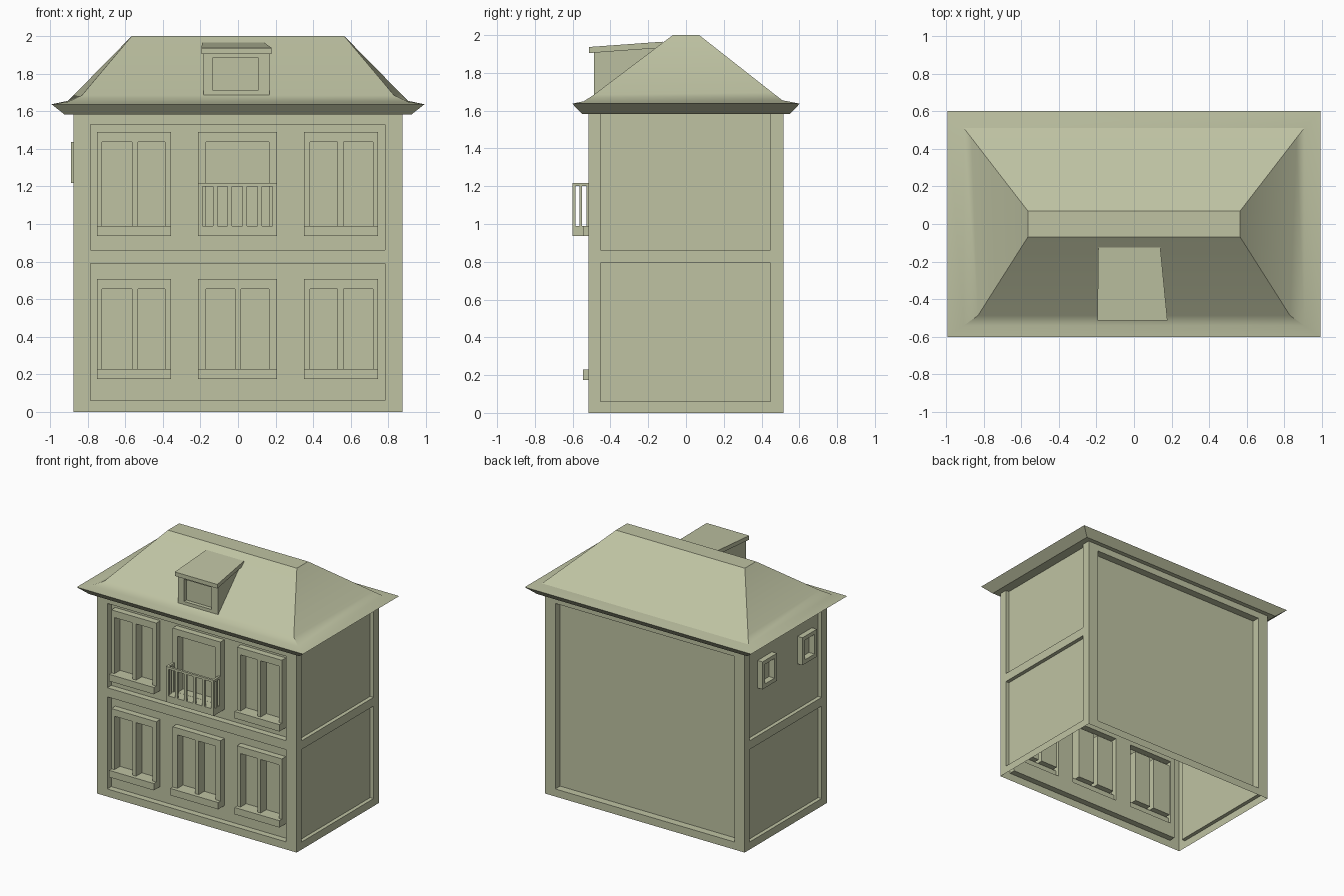
import bpy, bmesh

if "Cube" in bpy.data.objects:
    bpy.data.objects.remove(bpy.data.objects["Cube"])

olive = bpy.data.materials.new("olive")
olive.diffuse_color = (0.52, 0.545, 0.365, 1)
olive.use_nodes = True
olive.node_tree.nodes["Principled BSDF"].inputs["Base Color"].default_value = olive.diffuse_color


def finish(name, bm):
    bmesh.ops.remove_doubles(bm, verts=bm.verts, dist=1e-5)
    me = bpy.data.meshes.new(name)
    bm.to_mesh(me)
    bm.free()
    me.materials.append(olive)
    ob = bpy.data.objects.new(name, me)
    bpy.context.collection.objects.link(ob)
    return ob


def add_box(bm, x, y, z):
    """Box between (min, max) pairs."""
    vs = bmesh.ops.create_cube(bm, size=1)["verts"]
    for v in vs:
        v.co = [r[0] if c < 0 else r[1] for c, r in zip(v.co, (x, y, z))]


def panel(bm, at, rect, depth, children=()):
    """Flat panel at a depth, with recessed or raised child panels (recursive)."""
    def quad(pts):
        bm.faces.new([bm.verts.new(at(*p)) for p in pts])
    us = sorted({u for r in [rect] + [c[0] for c in children] for u in (r[0], r[2])})
    vs = sorted({v for r in [rect] + [c[0] for c in children] for v in (r[1], r[3])})
    for a, b in zip(us, us[1:]):
        for c, d in zip(vs, vs[1:]):
            mu, mv = (a + b) / 2, (c + d) / 2
            if not any(r[0] < mu < r[2] and r[1] < mv < r[3] for r, *_ in children):
                quad([(a, c, depth), (b, c, depth), (b, d, depth), (a, d, depth)])
    for r, dep, *kids in children:
        ring = [(r[0], r[1]), (r[2], r[1]), (r[2], r[3]), (r[0], r[3])]
        for p, q in zip(ring, ring[1:] + ring[:1]):
            quad([(*p, depth), (*q, depth), (*q, dep), (*p, dep)])
        panel(bm, at, r, dep, kids[0] if kids else ())


W, D, H = 0.875, 0.515, 1.6
LOW, HIGH = 0.175, 0.936        # window base heights
# window outer x range and pane x ranges
WINDOWS = [
    ((-0.75, -0.356), [(-0.723, -0.564), (-0.532, -0.388)]),
    ((-0.213, 0.207), [(-0.17, -0.016), (0.016, 0.165)]),
    ((0.351, 0.745), [(0.383, 0.53), (0.56, 0.718)]),
]


def window(spec, z, top, door=False):
    (a, b), panes = spec
    if door:
        panes = [(panes[0][0], panes[1][1])]
    return ((a, z, b, top), 0.0,
            [((p, z + 0.054, q, top - 0.054), 0.07) for p, q in panes])


# walls: one shell, open at the bottom
bm = bmesh.new()
lower = [window(w, LOW, 0.707) for w in WINDOWS]
upper = [window(w, HIGH, 1.489, i == 1) for i, w in enumerate(WINDOWS)]
panel(bm, lambda u, v, d: (u, -D + d, v), (-W, 0, W, H), 0, [
    ((-0.785, 0.06, 0.783, 0.79), 0.05, lower),
    ((-0.785, 0.862, 0.783, 1.53), 0.05, upper)])
panel(bm, lambda u, v, d: (-u, D - d, v), (-W, 0, W, H), 0,
      [((-0.785, 0.06, 0.785, 1.53), 0.06)])
small = [((u, 1.218, u + 0.18, 1.436), -0.013,
          [((u + 0.03, 1.25, u + 0.15, 1.405), 0.035)]) for u in (-0.31, 0.19)]
for s, kids in ((1, []), (-1, small)):
    panel(bm, lambda u, v, d: (s * (W - d), s * u, v), (-D, 0, D, H), 0, [
        ((-0.452, 0.06, 0.448, 0.793), 0.03),
        ((-0.452, 0.862, 0.448, 1.59), 0.03, kids)])
finish("walls", bm)

# window sills
bm = bmesh.new()
for z in (LOW, HIGH):
    for i, (span, _) in enumerate(WINDOWS):
        if z == LOW or i != 1:
            add_box(bm, span, (-0.545, -0.49), (z, z + 0.054))
finish("window_sills", bm)

# balcony: floor, balusters and hand rail
bm = bmesh.new()
x0, x1, y0 = -0.213, 0.207, -0.6
add_box(bm, (x0, x1), (y0, -0.49), (HIGH, 0.989))
n, bar = 6, 0.024
for i in range(n):
    x = x0 + (x1 - x0 - bar) * i / (n - 1)
    add_box(bm, (x, x + bar), (y0, y0 + 0.014), (0.98, 1.205))
add_box(bm, (x0, x1), (y0, y0 + 0.018), (1.2, 1.218))
for x in (x0, x1 - 0.018):
    add_box(bm, (x, x + 0.018), (y0, -0.51), (1.2, 1.218))
    for y in (-0.563, -0.527):
        add_box(bm, (x, x + 0.018), (y, y + 0.012), (0.98, 1.205))
finish("balcony", bm)

# hipped roof: stacked rings of (half width, front y, back y, front z, back z)
bm = bmesh.new()
levels = [(0.922, 0.922, -0.55, 0.55, 1.582, 1.582),
          (0.992, 0.992, -0.602, 0.602, 1.637, 1.637),
          (0.905, 0.905, -0.54, 0.51, 1.65, 1.655),
          (0.83, 0.864, -0.487, 0.457, 1.685, 1.696),
          (0.565, 0.565, -0.07, 0.07, 2.0, 2.0)]
rings = [[bm.verts.new(p) for p in ((-wf, yf, zf), (wf, yf, zf), (wb, yb, zb), (-wb, yb, zb))]
         for wf, wb, yf, yb, zf, zb in levels]
for lo, hi in zip(rings, rings[1:]):
    for i in range(4):
        j = (i + 1) % 4
        bm.faces.new((lo[i], lo[j], hi[j], hi[i]))
bm.faces.new(rings[-1])
bm.faces.new(rings[0][::-1])
roof = finish("roof", bm)
bpy.context.view_layer.objects.active = roof
roof.select_set(True)
bpy.ops.object.shade_smooth_by_angle(angle=0.45)
roof.select_set(False)

# dormer: front with recessed window, and wedge-shaped cheeks
bm = bmesh.new()
yf = -0.487
panel(bm, lambda u, v, d: (u, yf + d, v), (-0.183, 1.67, 0.167, 1.915), 0,
      [((-0.133, 1.71, 0.107, 1.885), 0.03)])
for x, xb, flip in ((-0.183, -0.178, True), (0.167, 0.125, False)):
    pts = [(x, yf, 1.67), (xb, -0.12, 1.94), (x, yf, 1.915)]
    bm.faces.new([bm.verts.new(p) for p in (pts[::-1] if flip else pts)])
finish("dormer", bm)

# dormer roof slab, tapering towards the back
bm = bmesh.new()
add_box(bm, (-0.195, 0.178), (-0.513, -0.125), (1.905, 1.937))
for v in bm.verts:
    if v.co.y > -0.3:
        v.co.z += 0.028
        v.co.x = -0.19 if v.co.x < 0 else 0.14
finish("dormer_roof", bm)
